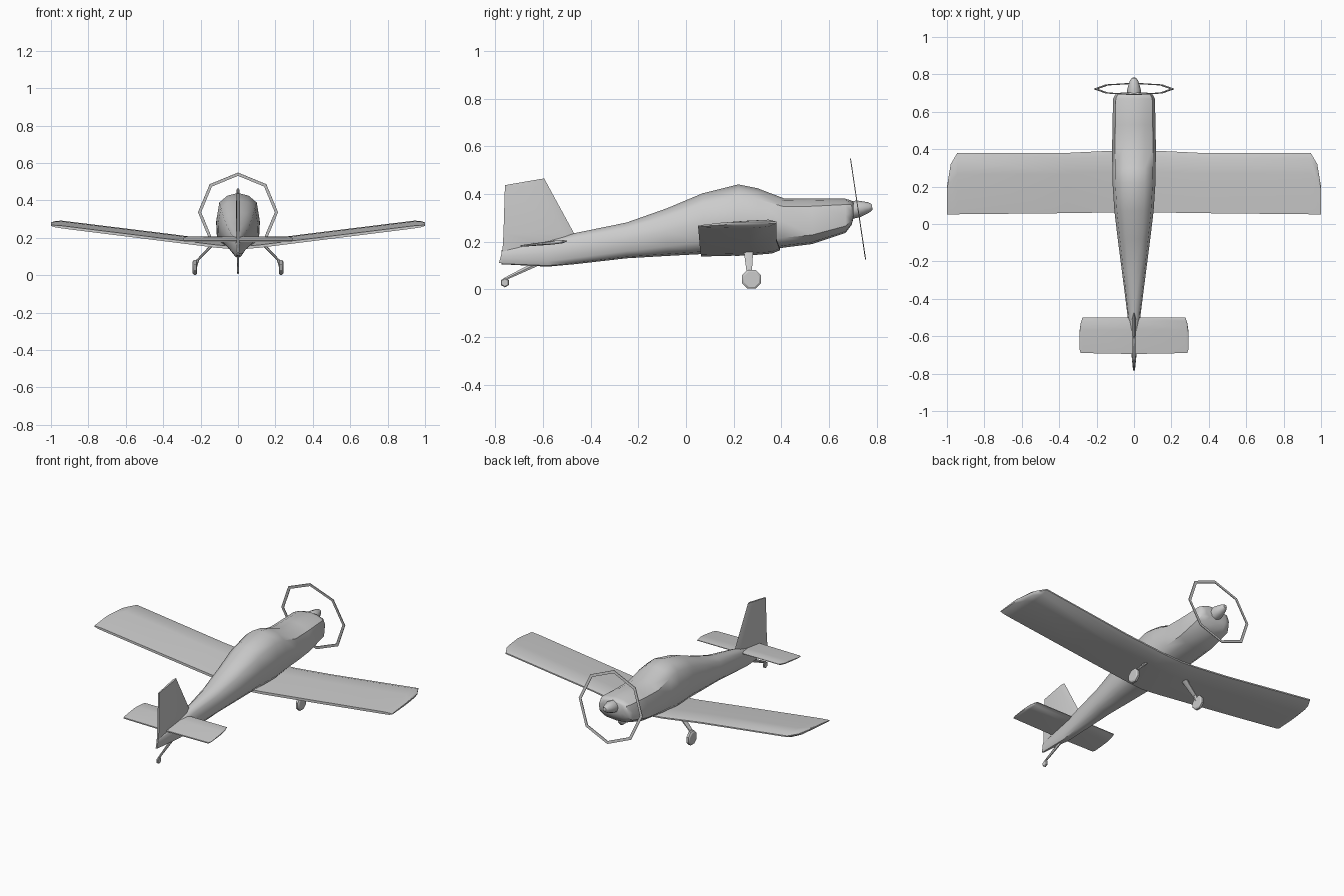
import bpy, bmesh
from math import sin, cos, pi, radians
from mathutils import Vector, Matrix

if "Cube" in bpy.data.objects:
    bpy.data.objects.remove(bpy.data.objects["Cube"])


def finish(name, bm, angle=35):
    bmesh.ops.recalc_face_normals(bm, faces=bm.faces)
    me = bpy.data.meshes.new(name)
    bm.to_mesh(me)
    bm.free()
    me.shade_smooth()
    me.set_sharp_from_angle(angle=radians(angle))
    ob = bpy.data.objects.new(name, me)
    bpy.context.collection.objects.link(ob)
    return ob


def loft(name, rings, angle=35, closed=False):
    """Skin a row of equal-length point rings; cap the ends or join them."""
    bm = bmesh.new()
    rows = [[bm.verts.new(p) for p in r] for r in rings]
    n = len(rows[0])
    pairs = list(zip(rows, rows[1:]))
    if closed:
        pairs.append((rows[-1], rows[0]))
    for a, b in pairs:
        for i in range(n):
            j = (i + 1) % n
            bm.faces.new((a[i], a[j], b[j], b[i]))
    if not closed:
        bm.faces.new(rows[0])
        bm.faces.new(rows[-1])
    return finish(name, bm, angle)


def foil(x, le, te, zle, zte, t):
    """Aerofoil section at span x, with a blunt trailing edge."""
    def p(f, dz):
        return (x, le + (te - le) * f, zle + (zte - zle) * f + dz * t)
    return [p(0, .12), p(.1, .45), p(.35, .5), p(1, .22),
            p(1, -.22), p(.35, -.5), p(.1, -.45), p(0, -.12)]


def surface(name, stations):
    """Full-span wing from half-span stations."""
    left = [(-s[0],) + s[1:] for s in reversed(stations) if s[0] > 0]
    return loft(name, [foil(*s) for s in left + stations])


def wheel(name, x, y, z, r, w, sides):
    rings = []
    for dx, rr in ((-w, r * .8), (-w * .5, r), (w * .5, r), (w, r * .8)):
        rings.append([(x + dx, y + rr * cos(2 * pi * (i + .5) / sides),
                       z + rr * sin(2 * pi * (i + .5) / sides)) for i in range(sides)])
    return loft(name, rings)


def strut(name, a, b, ra, rb):
    """Tapered six-sided bar; each radius is (across x, along y)."""
    def ring(c, r):
        return [(c[0] + r[0] * cos(i * pi / 3), c[1] + r[1] * sin(i * pi / 3), c[2])
                for i in range(6)]
    return loft(name, [ring(a, ra), ring(b, rb)])


# Fuselage: y, half width, bottom, top
half = [(0, 1), (.5, .95), (.87, .83), (1, .52), (.97, .2), (.62, .04), (0, 0)]
section = half + [(-x, z) for x, z in half[-2:0:-1]]
stations = [(-.775, .006, .105, .165), (-.58, .025, .095, .205), (-.47, .037, .105, .235),
            (-.25, .065, .13, .28), (-.08, .087, .14, .34), (.07, .105, .148, .403),
            (.22, .115, .14, .44), (.30, .116, .155, .424), (.41, .117, .175, .382),
            (.53, .115, .19, .381), (.67, .112, .237, .38), (.695, .098, .27, .372),
            (.702, .07, .295, .365)]
loft("fuselage", [[(w * x, y, b + (t - b) * z) for x, z in section]
                  for y, w, b, t in stations], 45)

# Main wing
surface("main_wing", [(0, .395, .062, .168, .145, .034), (.11, .392, .062, .175, .154, .034),
                      (.36, .38, .058, .207, .185, .034), (.945, .38, .052, .28, .258, .032),
                      (.98, .32, .051, .28, .262, .024), (1.0, .20, .05, .279, .266, .010)])

# Tailplane
surface("tailplane", [(0, -.50, -.695, .202, .182, .016), (.275, -.50, -.69, .202, .182, .016),
                      (.285, -.53, -.69, .199, .182, .012), (.291, -.57, -.67, .196, .184, .006)])

# Fin and rudder, thicker at the root
fin = []
for z, le, te, w in ((.11, -.56, -.785, .007), (.165, -.47, -.77, .011),
                     (.235, -.47, -.766, .011), (.435, -.579, -.76, .009)):
    c = le - .04
    fin.append([(0, le, z), (w, c, z), (w * .5, te, z), (-w * .5, te, z), (-w, c, z)])
fin.append([(x * .8, y, z) for x, y, z in
            [(0, -.595, .465), (.008, -.615, .462), (.004, -.76, .437),
             (-.004, -.76, .437), (-.008, -.615, .462)]])
loft("fin", fin)

# Main landing gear
for side, s in (("right", 1), ("left", -1)):
    strut(side + "_gear_leg", (s * .125, .262, .175), (s * .215, .265, .082), (.011, .024), (.008, .014))
    strut(side + "_axle_leg", (s * .215, .265, .084), (s * .228, .273, .04), (.008, .014), (.008, .014))
    wheel(side + "_wheel", s * .23, .275, .042, .043, .012, 8)

# Tail wheel
strut("tail_gear_leg", (0, -.63, .105), (0, -.755, .045), (.007, .028), (.005, .016))
strut("tail_wheel_fork", (0, -.755, .047), (0, -.76, .028), (.005, .013), (.005, .01))
wheel("tail_wheel", 0, -.76, .028, .02, .006, 6)

# Propeller disc outline and spinner, tilted with the engine
tilt = Matrix.Translation((0, .722, .337)) @ Matrix.Rotation(radians(8.5), 4, 'X')
ring = []
for i in range(8):
    a = i * pi / 4
    ring.append([tilt @ Vector((r * sin(a), d, r * cos(a)))
                 for r, d in ((.214, -.002), (.214, .002), (.197, .002), (.197, -.002))])
loft("propeller_ring", ring, closed=True)

spin = []
for y, r in ((-.04, .037), (0, .036), (.02, .03), (.045, .022), (.06, .011)):
    spin.append([tilt @ Vector((r * sin(i * pi / 4), y, r * cos(i * pi / 4)))
                 for i in range(8)])
loft("spinner", spin, 50)
